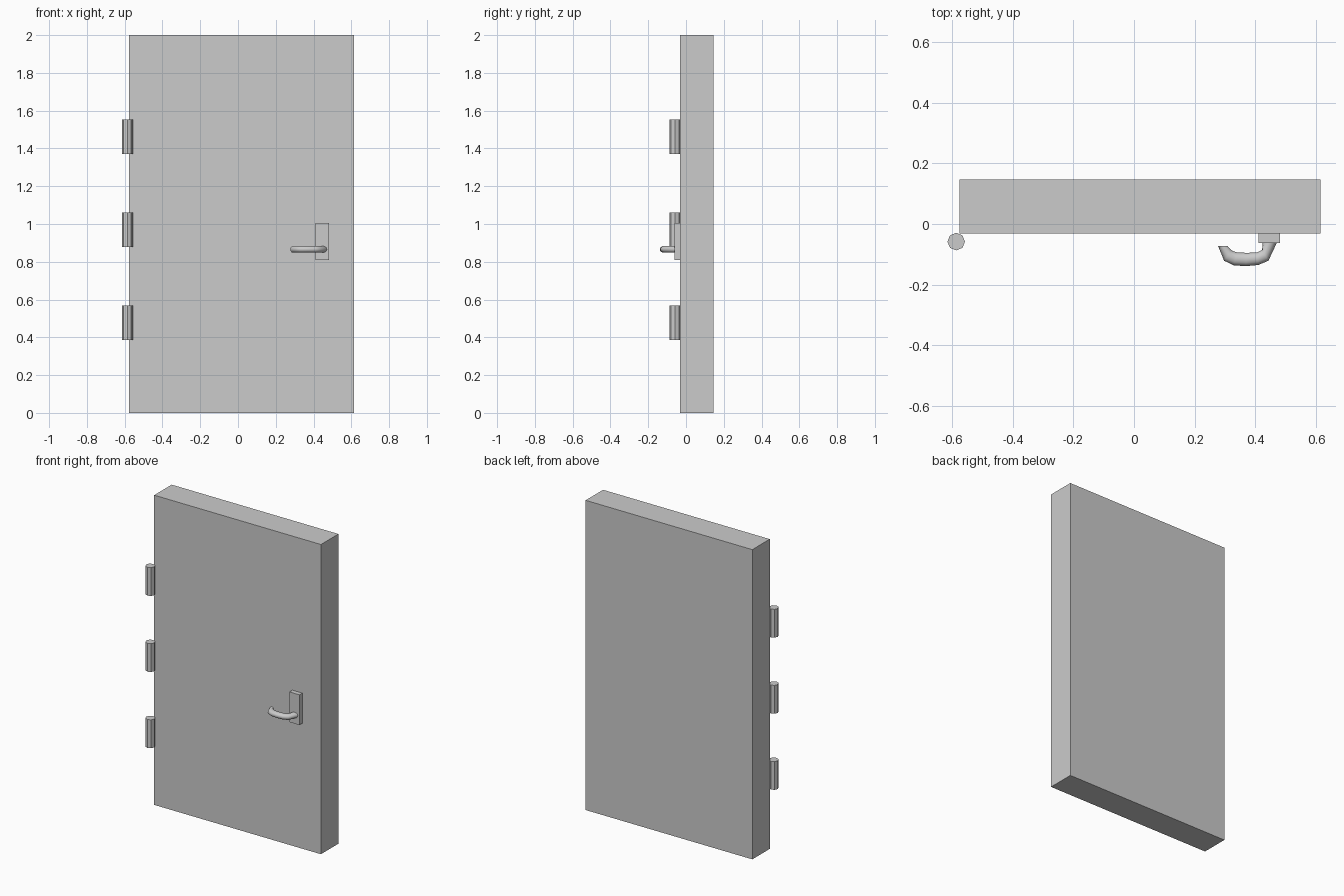
import bpy, bmesh, math
from mathutils import Vector

if "Cube" in bpy.data.objects:
    bpy.data.objects.remove(bpy.data.objects["Cube"])


def make_object(name, bm):
    bmesh.ops.recalc_face_normals(bm, faces=bm.faces)
    mesh = bpy.data.meshes.new(name)
    bm.to_mesh(mesh)
    bm.free()
    obj = bpy.data.objects.new(name, mesh)
    bpy.context.collection.objects.link(obj)
    return obj


def box(name, lo, hi):
    bm = bmesh.new()
    bmesh.ops.create_cube(bm, size=1)
    lo, hi = Vector(lo), Vector(hi)
    for v in bm.verts:
        v.co = (lo + hi) / 2 + v.co * (hi - lo)
    return make_object(name, bm)


# Door slab and handle backplate
box("door_panel", (-0.576, -0.032, 0), (0.615, 0.146, 2))
box("handle_plate", (0.411, -0.062, 0.81), (0.482, -0.032, 1.005))

# Three octagonal hinge barrels
for name, z in (("lower", 0.478), ("middle", 0.97), ("upper", 1.461)):
    bpy.ops.mesh.primitive_cylinder_add(vertices=8, radius=0.029, depth=0.183,
                                        location=(-0.586, -0.058, z))
    bpy.context.object.name = name + "_hinge"

# Lever handle: elliptical rings between outer and inner (x, y) points
rings = [((0.474, -0.055), (0.425, -0.055)), ((0.443, -0.121), (0.422, -0.086)),
         ((0.410, -0.135), (0.406, -0.094)), ((0.368, -0.139), (0.372, -0.095)),
         ((0.328, -0.136), (0.340, -0.094)), ((0.297, -0.121), (0.321, -0.087)),
         ((0.277, -0.072), (0.307, -0.072))]
SIDES, HALF_HEIGHT, HANDLE_Z = 12, 0.018, 0.866
bm = bmesh.new()
loops = []
for outer, inner in rings:
    o, i = Vector((*outer, HANDLE_Z)), Vector((*inner, HANDLE_Z))
    loop = []
    for k in range(SIDES):
        a = math.tau * k / SIDES
        offset = (o - i) / 2 * math.cos(a) + Vector((0, 0, HALF_HEIGHT * math.sin(a)))
        loop.append(bm.verts.new((o + i) / 2 + offset))
    loops.append(loop)
for a, b in zip(loops, loops[1:]):
    for k in range(SIDES):
        n = (k + 1) % SIDES
        bm.faces.new((a[k], a[n], b[n], b[k]))
bm.faces.new(loops[0])
bm.faces.new(loops[-1])
handle = make_object("lever_handle", bm)
bpy.context.view_layer.objects.active = handle
bpy.ops.object.select_all(action='DESELECT')
handle.select_set(True)
bpy.ops.object.shade_smooth_by_angle(angle=math.radians(50))
